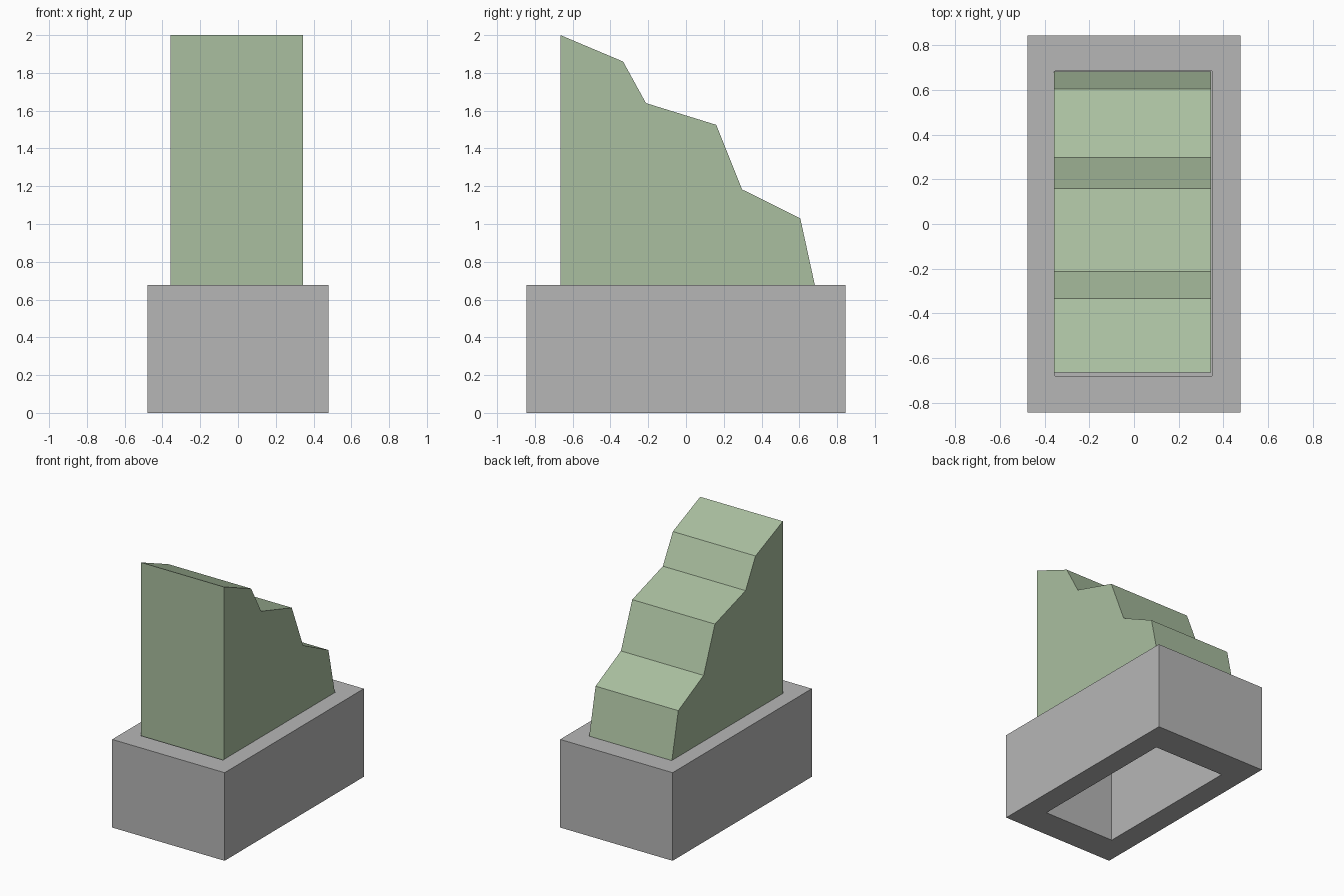
import bpy
import bmesh

cube = bpy.data.objects.get("Cube")
if cube:
    bpy.data.objects.remove(cube, do_unlink=True)


def make_material(name, rgb):
    mat = bpy.data.materials.new(name)
    mat.use_nodes = True
    mat.diffuse_color = (*rgb, 1)
    mat.node_tree.nodes["Principled BSDF"].inputs["Base Color"].default_value = (*rgb, 1)
    return mat


def make_object(name, bm, mat):
    bmesh.ops.recalc_face_normals(bm, faces=bm.faces)
    mesh = bpy.data.meshes.new(name)
    bm.to_mesh(mesh)
    bm.free()
    mesh.materials.append(mat)
    obj = bpy.data.objects.new(name, mesh)
    bpy.context.collection.objects.link(obj)
    return obj


def rect(bm, x0, x1, y0, y1, z):
    return [bm.verts.new(p) for p in ((x0, y0, z), (x1, y0, z), (x1, y1, z), (x0, y1, z))]


stone = make_material("stone grey", (0.47, 0.47, 0.47))
leaf = make_material("leaf green", (0.40, 0.52, 0.35))

# Planter: nested rectangles joined from the hollow underside to the top recess
HX, HY, TOP = 0.478, 0.845, 0.677
bm = bmesh.new()
loops = [
    rect(bm, -0.303, 0.303, -0.608, 0.608, 0.60),    # ceiling of the hollow
    rect(bm, -0.303, 0.303, -0.608, 0.608, 0.0),     # underside opening
    rect(bm, -HX, HX, -HY, HY, 0.0),                 # outer bottom
    rect(bm, -HX, HX, -HY, HY, TOP),                 # outer top
    rect(bm, -0.354, 0.349, -0.68, 0.685, TOP),      # recess rim
    rect(bm, -0.354, 0.349, -0.68, 0.685, 0.64),     # recess floor
]
for a, b in zip(loops, loops[1:]):
    for i in range(4):
        j = (i + 1) % 4
        bm.faces.new((a[i], a[j], b[j], b[i]))
bm.faces.new(loops[0])
bm.faces.new(loops[-1])
make_object("planter", bm, stone)

# Hedge: stepped side profile (y, z) extruded across the width
profile = [(-0.665, 0.64), (0.682, 0.64), (0.682, 0.677), (0.605, 1.03), (0.297, 1.183),
           (0.16, 1.525), (-0.212, 1.64), (-0.333, 1.86), (-0.665, 2.0)]
bm = bmesh.new()
side = bm.faces.new([bm.verts.new((-0.358, y, z)) for y, z in profile])
ext = bmesh.ops.extrude_face_region(bm, geom=[side], use_keep_orig=True)
bmesh.ops.translate(bm, vec=(0.703, 0, 0),
                    verts=[g for g in ext["geom"] if isinstance(g, bmesh.types.BMVert)])
make_object("stepped_hedge", bm, leaf)
